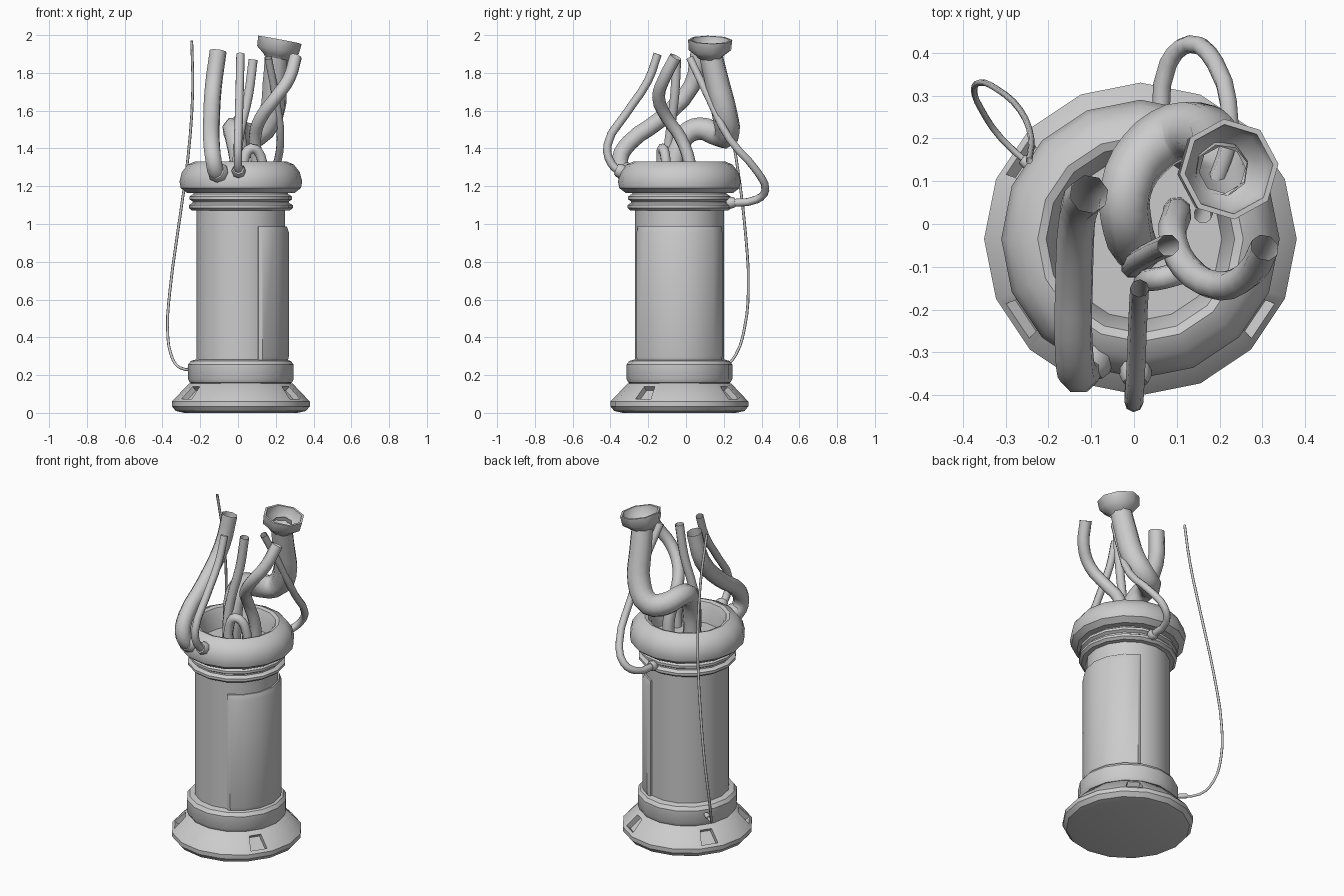
import bpy, bmesh, math
from mathutils import Vector, Matrix

if "Cube" in bpy.data.objects:
    bpy.data.objects.remove(bpy.data.objects["Cube"])

AXIS = Vector((0.015, -0.035, 0))


def finish(name, bm, angle=35):
    bmesh.ops.recalc_face_normals(bm, faces=bm.faces)
    me = bpy.data.meshes.new(name)
    bm.to_mesh(me)
    bm.free()
    ob = bpy.data.objects.new(name, me)
    bpy.context.collection.objects.link(ob)
    shade(ob, angle)
    return ob


def shade(ob, angle):
    bpy.ops.object.select_all(action='DESELECT')
    ob.select_set(True)
    bpy.context.view_layer.objects.active = ob
    bpy.ops.object.shade_smooth_by_angle(angle=math.radians(angle))


def lathe(profile, sides=16, caps=True):
    """Revolve (r, z) points about z; optionally cap both ends."""
    bm = bmesh.new()
    rings = [[bm.verts.new((r * math.cos(i * math.tau / sides),
                            r * math.sin(i * math.tau / sides), z))
              for i in range(sides)] for r, z in profile]
    for a, b in zip(rings, rings[1:]):
        for i in range(sides):
            j = (i + 1) % sides
            bm.faces.new((a[i], a[j], b[j], b[i]))
    if caps:
        bm.faces.new(rings[0])
        bm.faces.new(rings[-1])
    return bm


def tube(name, points, radius, radii=None):
    """Eight-sided open pipe through the points."""
    cu = bpy.data.curves.new(name, 'CURVE')
    cu.dimensions = '3D'
    cu.bevel_depth = radius
    cu.bevel_resolution = 2
    cu.resolution_u = 3
    sp = cu.splines.new('BEZIER')
    sp.bezier_points.add(len(points) - 1)
    for k, (bp, p) in enumerate(zip(sp.bezier_points, points)):
        bp.co = p
        bp.handle_left_type = bp.handle_right_type = 'AUTO'
        bp.radius = radii[k] if radii else 1
    ob = bpy.data.objects.new(name, cu)
    bpy.context.collection.objects.link(ob)
    bpy.ops.object.select_all(action='DESELECT')
    ob.select_set(True)
    bpy.context.view_layer.objects.active = ob
    bpy.ops.object.convert(target='MESH')
    shade(bpy.context.object, 60)


def collar(name, start, end, radius):
    """Short rounded socket where a pipe meets the body."""
    a, b = Vector(start), Vector(end)
    d = b - a
    bm = lathe([(radius * .8, 0), (radius, d.length * .25),
                (radius, d.length * .75), (radius * .8, d.length)], 8)
    bm.transform(Matrix.Translation(a) @ d.to_track_quat('Z', 'Y').to_matrix().to_4x4())
    finish(name, bm, 50)


# Flared foot with recessed vents in the sloping faces
bm = lathe([(.30, 0), (.345, .01), (.365, .035), (.365, .06), (.275, .155), (.23, .165)])
for deg in (-33.75, 56.25, 146.25, 213.75):
    d = Vector((math.cos(math.radians(deg)), math.sin(math.radians(deg)), 0))
    face = max((f for f in bm.faces if .09 < f.calc_center_median().z < .12),
               key=lambda f: f.calc_center_median().dot(d))
    bm.normal_update()
    bmesh.ops.inset_individual(bm, faces=[face], thickness=.03)
    bmesh.ops.inset_individual(bm, faces=[face], thickness=.001, depth=-.03)
finish("foot", bm).location = AXIS

# Lower band, column and double upper band
finish("lower_band", lathe([(.24, .155), (.27, .16), (.28, .18), (.28, .255),
                            (.265, .275), (.23, .285)])).location = AXIS
finish("column", lathe([(.235, .27), (.235, 1.08)])).location = AXIS
finish("upper_band", lathe([(.23, 1.07), (.26, 1.072), (.275, 1.085), (.275, 1.10),
                            (.255, 1.112), (.255, 1.12), (.272, 1.13), (.272, 1.145),
                            (.25, 1.16), (.245, 1.18)])).location = AXIS

# Thick open collar at the top with a sunken floor
finish("top_ring", lathe([(.23, 1.165), (.285, 1.165), (.318, 1.19), (.325, 1.225),
                          (.312, 1.275), (.28, 1.315), (.24, 1.332), (.22, 1.325),
                          (.205, 1.29), (.19, 1.21)])).location = AXIS

# Raised curved side panel with bevelled border
bm = bmesh.new()
cols = [(-67.5, .22), (-67.5, .243), (-63, .255)]
cols += [(a, .255) for a in (-45, -22.5, 0, 22.5, 45)]
cols += [(63, .255), (67.5, .243), (67.5, .22)]
rows = [(.28, .22), (.28, .25), (.30, .255), (.955, .255), (.988, .243), (.988, .22)]
grid = [[bm.verts.new((min(r, q) * math.cos(math.radians(a)),
                       min(r, q) * math.sin(math.radians(a)), z))
         for a, r in cols] for z, q in rows]
for a, b in zip(grid, grid[1:]):
    for i in range(len(cols) - 1):
        bm.faces.new((a[i], a[i + 1], b[i + 1], b[i]))
bmesh.ops.remove_doubles(bm, verts=bm.verts, dist=1e-5)
finish("side_panel", bm).location = AXIS

# Horn pipe and its bell
tube("horn_pipe", [(.205, .125, 1.92), (.195, .165, 1.75), (.175, .205, 1.58),
                   (.10, .215, 1.475), (.025, .165, 1.475), (-.02, .075, 1.505),
                   (-.015, -.005, 1.47), (.005, -.06, 1.34), (.01, -.07, 1.2)],
     .066, [.95, 1, 1.05, 1.05, 1, .95, .9, .8, .75])
bm = lathe([(.062, -.10), (.075, -.085), (.113, -.055), (.118, 0),
            (.105, 0), (.098, -.045), (.055, -.085)], 8, caps=False)
bm.transform(Matrix.Translation((.222, .128, 1.975))
             @ Vector((.19, .02, 1)).to_track_quat('Z', 'Y').to_matrix().to_4x4())
finish("horn_bell", bm, 50)

# Bent pipes rising from the collar
tube("large_front_pipe", [(-.105, .07, 1.915), (-.13, .03, 1.73), (-.14, -.14, 1.55),
                          (-.14, -.30, 1.43), (-.13, -.35, 1.34), (-.115, -.325, 1.275),
                          (-.08, -.25, 1.255)], .046)
collar("large_front_collar", (-.115, -.345, 1.28), (-.09, -.28, 1.26), .055)
tube("thin_front_pipe", [(.013, -.15, 1.9), (.01, -.20, 1.76), (.005, -.32, 1.58),
                         (0, -.415, 1.42), (0, -.395, 1.32), (.003, -.34, 1.275),
                         (.005, -.27, 1.26)], .022)
collar("thin_front_collar", (.003, -.37, 1.29), (.005, -.31, 1.265), .037)
tube("centre_pipe", [(.08, -.05, 1.87), (.055, -.06, 1.68), (.01, -.085, 1.48),
                     (-.005, -.10, 1.33), (0, -.10, 1.2)], .026)
tube("right_pipe", [(.305, -.055, 1.885), (.27, -.115, 1.77), (.20, -.145, 1.67),
                    (.12, -.10, 1.56), (.09, -.03, 1.46), (.10, .02, 1.32),
                    (.10, .03, 1.2)], .034)
tube("small_elbow", [(.03, -.13, 1.2), (.035, -.13, 1.35), (.07, -.125, 1.40),
                     (.12, -.11, 1.36), (.13, -.10, 1.2)], .027)
tube("back_pipe", [(.16, .02, 1.88), (.20, .12, 1.67), (.225, .23, 1.45),
                   (.19, .375, 1.28), (.13, .42, 1.18), (.08, .375, 1.13),
                   (.06, .22, 1.11)], .021)
collar("back_collar", (.06, .215, 1.11), (.063, .26, 1.115), .03)

# Long thin wire hanging outside, plugged into the lower band
tube("wire", [(-.245, .147, 1.97), (-.24, .20, 1.7), (-.265, .265, 1.35),
              (-.32, .315, .95), (-.36, .33, .65), (-.373, .31, .45),
              (-.355, .265, .31), (-.31, .20, .24), (-.21, .11, .23)], .0075)
collar("wire_plug", (-.22, .12, .23), (-.262, .152, .232), .015)
